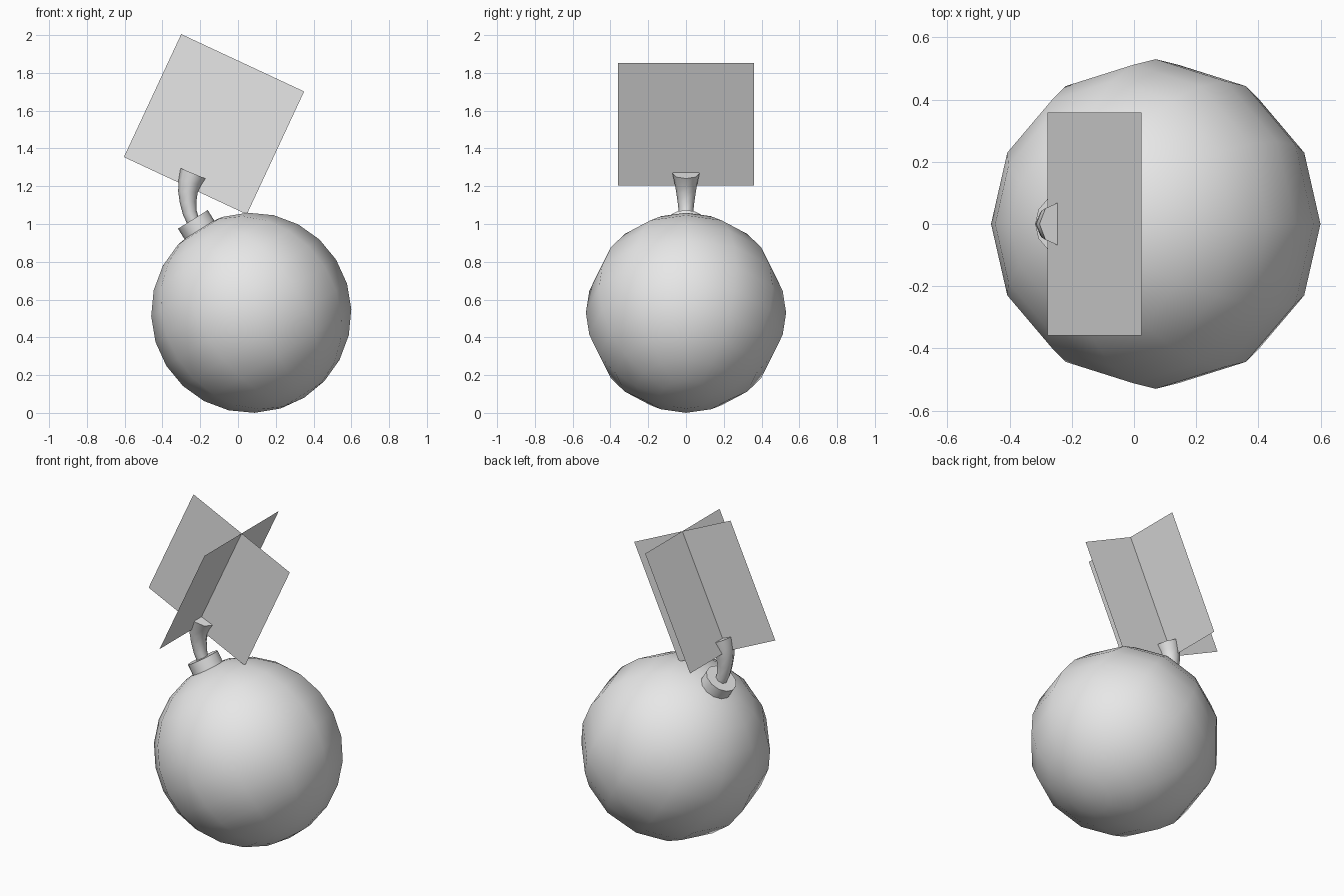
import bpy, bmesh
from math import radians, sin, cos
from mathutils import Matrix, Vector

cube = bpy.data.objects.get("Cube")
if cube:
    bpy.data.objects.remove(cube, do_unlink=True)

grey = bpy.data.materials.new("plain_grey")
grey.use_nodes = True
grey.diffuse_color = (0.8, 0.8, 0.8, 1)
grey.node_tree.nodes["Principled BSDF"].inputs["Base Color"].default_value = (0.8, 0.8, 0.8, 1)

CENTRE = Vector((0.07, 0, 0.53))
RADIUS = 0.53
BODY_TILT = radians(-32)
FLAME_TILT = radians(25)


def add_part(name, bm, smooth_angle=None):
    """Turn a bmesh into an object, smooth below the given angle."""
    mesh = bpy.data.meshes.new(name)
    bm.to_mesh(mesh)
    bm.free()
    mesh.materials.append(grey)
    obj = bpy.data.objects.new(name, mesh)
    bpy.context.collection.objects.link(obj)
    if smooth_angle:
        bpy.ops.object.select_all(action='DESELECT')
        obj.select_set(True)
        bpy.context.view_layer.objects.active = obj
        bpy.ops.object.shade_smooth_by_angle(angle=radians(smooth_angle))
    return obj


def tilted(position, angle):
    return Matrix.Translation(position) @ Matrix.Rotation(angle, 4, 'Y')


# Round body, its pole leaning towards the fuse
bm = bmesh.new()
bmesh.ops.create_uvsphere(bm, u_segments=12, v_segments=12, radius=RADIUS,
                          matrix=tilted(CENTRE, BODY_TILT))
add_part("body", bm, 60)

# Short collar at the pole
axis = Vector((sin(BODY_TILT), 0, cos(BODY_TILT)))
bm = bmesh.new()
bmesh.ops.create_cone(bm, cap_ends=True, segments=12, radius1=0.093, radius2=0.093,
                      depth=0.09, matrix=tilted(CENTRE + axis * 0.538, BODY_TILT))
add_part("collar", bm, 40)

# Curved fuse flaring towards its tip: x, z, radius, tilt
SECTIONS = [(-0.236, 1.01, 0.034, -32), (-0.255, 1.06, 0.038, -20),
            (-0.264, 1.115, 0.044, -7), (-0.265, 1.17, 0.052, 4),
            (-0.255, 1.22, 0.061, 14), (-0.238, 1.268, 0.0715, 22.6)]
bm = bmesh.new()
rings = []
for x, z, radius, tilt in SECTIONS:
    ring = bmesh.ops.create_circle(bm, segments=8, radius=radius,
                                   matrix=tilted((x, 0, z), radians(tilt)))
    rings.append(ring["verts"])
for low, high in zip(rings, rings[1:]):
    for i in range(8):
        j = (i + 1) % 8
        bm.faces.new((low[i], low[j], high[j], high[i]))
bm.faces.new(rings[0])
bm.faces.new(rings[-1])
bmesh.ops.recalc_face_normals(bm, faces=bm.faces)
add_part("fuse", bm, 60)

# Flame made of two crossed square cards
flame_matrix = tilted((-0.127, 0, 1.528), FLAME_TILT)
for name, turn in (("flame_card_long", 0), ("flame_card_cross", 90)):
    bm = bmesh.new()
    upright = Matrix.Rotation(radians(turn), 4, 'Z') @ Matrix.Rotation(radians(90), 4, 'X')
    bmesh.ops.create_grid(bm, x_segments=1, y_segments=1, size=0.359,
                          matrix=flame_matrix @ upright)
    add_part(name, bm)
